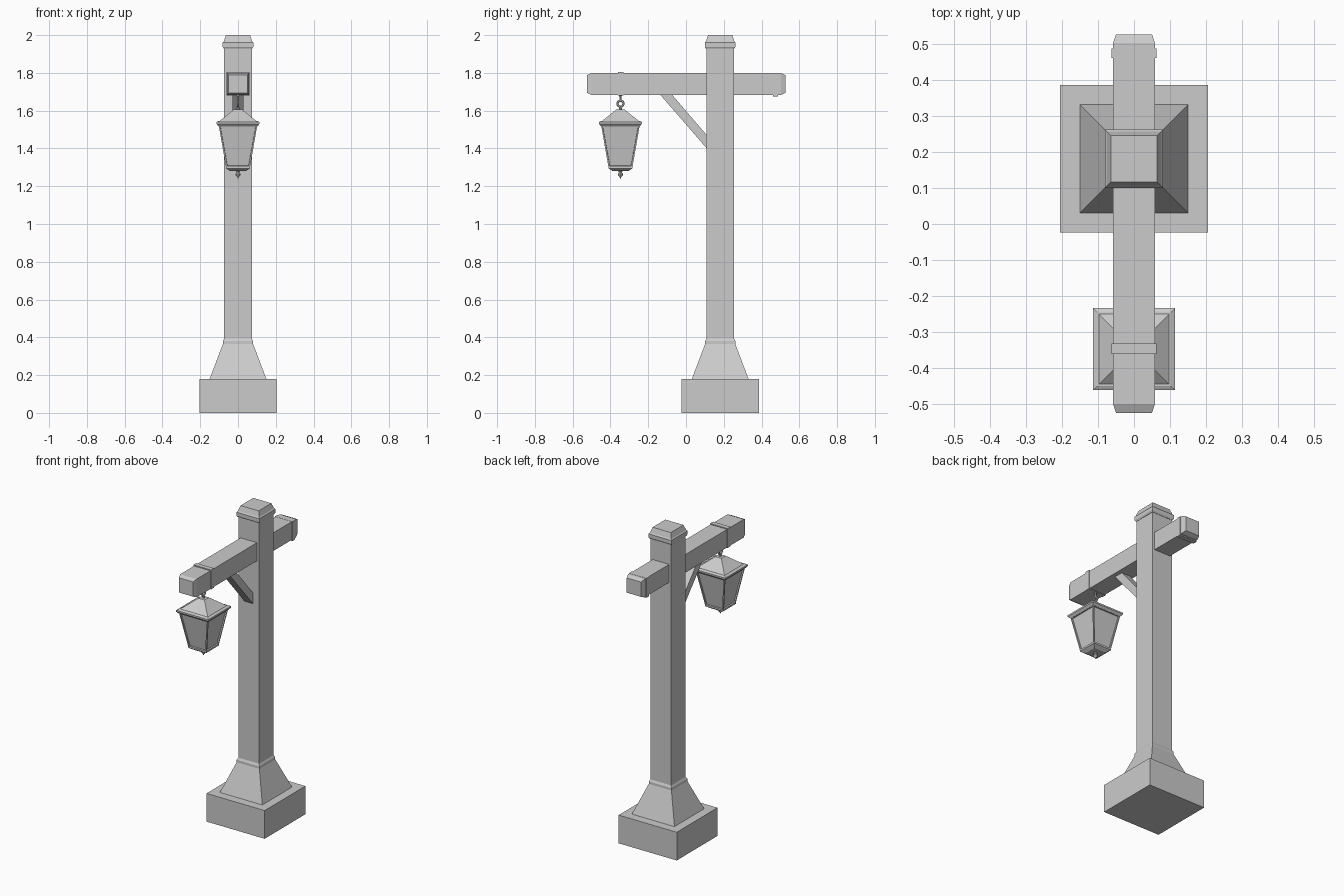
import bpy, bmesh, math
from mathutils import Matrix, Vector

if "Cube" in bpy.data.objects:
    bpy.data.objects.remove(bpy.data.objects["Cube"])


def finish(name, bm):
    bmesh.ops.recalc_face_normals(bm, faces=bm.faces)
    mesh = bpy.data.meshes.new(name)
    bm.to_mesh(mesh)
    bm.free()
    ob = bpy.data.objects.new(name, mesh)
    bpy.context.collection.objects.link(ob)
    return ob


def stack(name, y, sections, along_y=False, z=0, inset=None):
    """Square loft through (half_u, half_v, position) sections, upright or along y."""
    bm = bmesh.new()
    rings = []
    for hu, hv, p in sections:
        ring = []
        for su, sv in ((-1, -1), (1, -1), (1, 1), (-1, 1)):
            co = (su * hu, p, z + sv * hv) if along_y else (su * hu, y + sv * hv, p)
            ring.append(bm.verts.new(co))
        rings.append(ring)
    sides = []
    for a, b in zip(rings, rings[1:]):
        for i in range(4):
            j = (i + 1) % 4
            sides.append(bm.faces.new((a[i], a[j], b[j], b[i])))
    bm.faces.new(rings[0])
    bm.faces.new(rings[-1])
    bmesh.ops.recalc_face_normals(bm, faces=bm.faces)
    if inset:
        bmesh.ops.inset_individual(bm, faces=sides, thickness=inset[0])
        bmesh.ops.inset_individual(bm, faces=sides, thickness=0.001, depth=-inset[1])
    return finish(name, bm)


def sq(*pairs):
    return [(h, h, p) for h, p in pairs]


def lathe(name, y, profile, n=8):
    """Round part from an (r, z) profile."""
    bm = bmesh.new()
    vs = [bm.verts.new((r, y, z)) for r, z in profile]
    es = [bm.edges.new(e) for e in zip(vs, vs[1:])]
    bmesh.ops.spin(bm, geom=vs + es, cent=(0, y, 0), axis=(0, 0, 1),
                   angle=2 * math.pi, steps=n, use_duplicate=False)
    bmesh.ops.remove_doubles(bm, verts=bm.verts, dist=1e-5)
    return finish(name, bm)


PY, LY = 0.181, -0.347

# Base and post
stack("base_block", PY, sq((0.205, 0), (0.205, 0.18)))
stack("base_flare", PY, sq((0.15, 0.18), (0.08, 0.365), (0.08, 0.38), (0.073, 0.393)))
stack("post", PY, sq((0.073, 0.17), (0.073, 1.95)))
stack("post_cap", PY, sq((0.075, 1.928), (0.081, 1.938), (0.081, 1.96),
                         (0.075, 1.968), (0.064, 2.0)))

# Cross beam with chamfered ends and two bands
e, f = (0.058, 0.058), (0.05, 0.047)
stack("cross_beam", 0, [(*f, -0.524), (*e, -0.5), (*e, 0.502), (*f, 0.526)],
      along_y=True, z=1.741)
stack("front_band", 0, sq((0.062, -0.361), (0.062, -0.331)), along_y=True, z=1.743)
stack("back_band", 0, sq((0.062, 0.46), (0.062, 0.487)), along_y=True, z=1.738)

# Diagonal brace
bm = bmesh.new()
vs = [bm.verts.new((-0.03, y, z)) for y, z in
      ((-0.146, 1.695), (-0.083, 1.695), (0.112, 1.468), (0.112, 1.398))]
ext = bmesh.ops.extrude_face_region(bm, geom=[bm.faces.new(vs)])
bmesh.ops.translate(bm, vec=(0.06, 0, 0),
                    verts=[g for g in ext["geom"] if isinstance(g, bmesh.types.BMVert)])
bm.faces.ensure_lookup_table()
if len(bm.faces) == 5:
    bm.faces.new(vs)
finish("brace", bm)

# Hanging stem and ring
lathe("hanger_stem", LY, [(0, 1.69), (0.014, 1.69), (0.006, 1.675), (0.005, 1.652), (0, 1.652)])
bpy.ops.mesh.primitive_torus_add(location=(0, LY, 1.637), rotation=(0, math.pi / 2, 0),
                                 major_radius=0.016, minor_radius=0.006,
                                 major_segments=14, minor_segments=6)
bpy.context.object.name = "hanger_ring"
lathe("roof_stem", LY, [(0, 1.625), (0.006, 1.625), (0.008, 1.6), (0, 1.6)])

# Lantern: roof, eave, body with recessed panes, foot and finial
stack("lantern_roof", LY, sq((0.102, 1.542), (0.06, 1.575), (0.022, 1.606)))
stack("lantern_eave", LY, sq((0.102, 1.517), (0.114, 1.53), (0.114, 1.54), (0.102, 1.546)))
stack("lantern_body", LY, sq((0.063, 1.298), (0.102, 1.522)), inset=(0.011, 0.008))
stack("lantern_foot", LY, sq((0.042, 1.28), (0.064, 1.295), (0.064, 1.303)))
lathe("lantern_finial", LY, [(0, 1.285), (0.014, 1.283), (0.007, 1.274), (0.014, 1.265),
                             (0.012, 1.257), (0.005, 1.25), (0, 1.238)])
